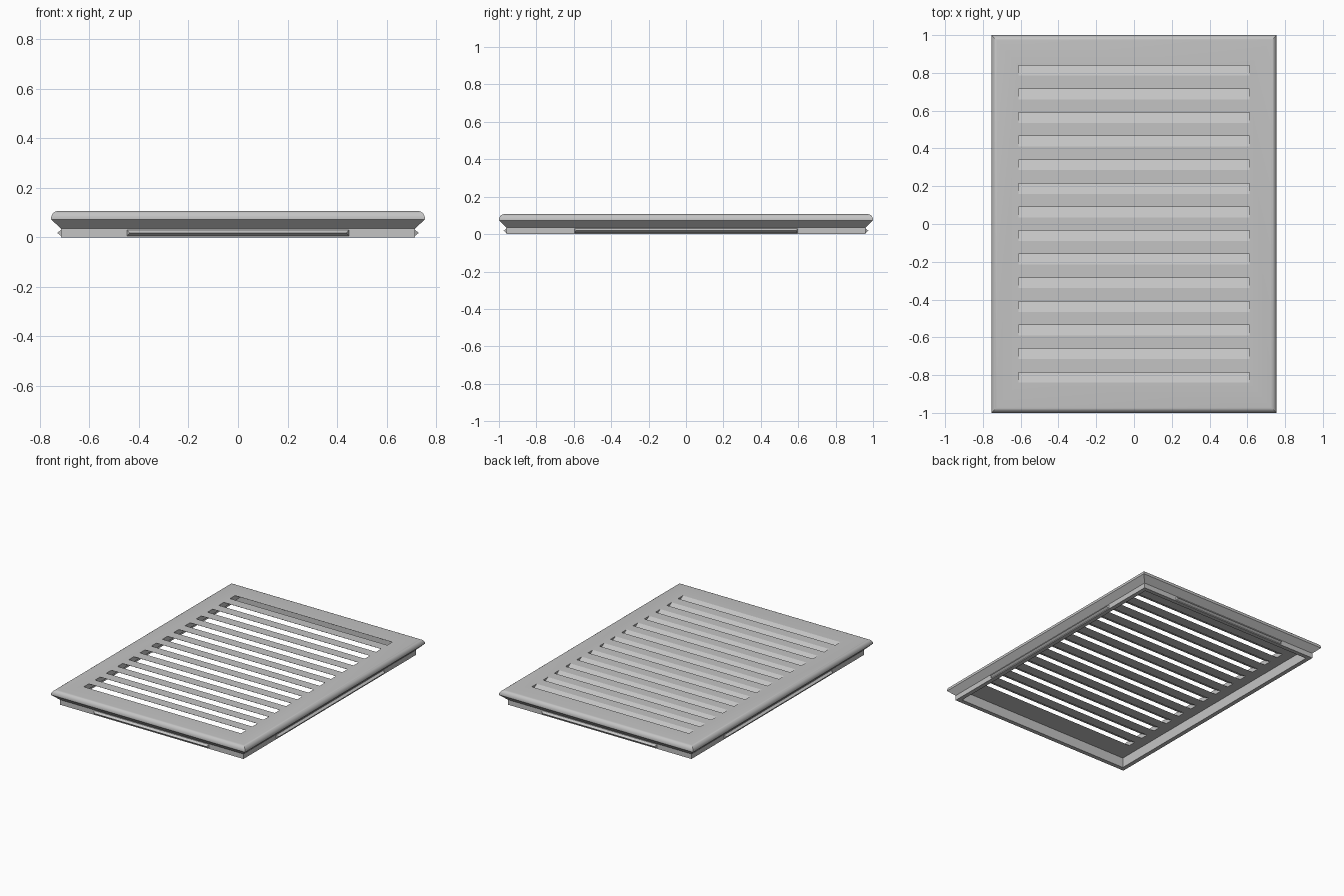
import bpy, bmesh, math

if "Cube" in bpy.data.objects:
    bpy.data.objects.remove(bpy.data.objects["Cube"], do_unlink=True)

HALF_X, HALF_Y, TOP = 0.755, 1.0, 0.107
UNDER, SKIRT_INSET, SKIRT_TOP = 0.07, 0.04, 0.035
SLOTS, PITCH, SLOT_WIDTH, SLOT_HALF = 14, 0.125, 0.055, 0.612
SLANT = math.sqrt(3)          # run per unit of drop

paint = bpy.data.materials.new("painted_grey")
paint.use_nodes = True
grey = (0.55, 0.55, 0.55, 1)
paint.diffuse_color = grey
paint.node_tree.nodes["Principled BSDF"].inputs["Base Color"].default_value = grey


def loft(bm, rings):
    """Closed solid through a list of rings of equal length."""
    loops = [[bm.verts.new(p) for p in ring] for ring in rings]
    n = len(loops[0])
    for a, b in zip(loops, loops[1:]):
        for i in range(n):
            j = (i + 1) % n
            bm.faces.new((a[i], a[j], b[j], b[i]))
    bm.faces.new(loops[0][::-1])
    bm.faces.new(loops[-1])


def finish(bm, name):
    bmesh.ops.recalc_face_normals(bm, faces=bm.faces)
    mesh = bpy.data.meshes.new(name)
    bm.to_mesh(mesh)
    bm.free()
    mesh.materials.append(paint)
    obj = bpy.data.objects.new(name, mesh)
    bpy.context.collection.objects.link(obj)
    return obj


def rectangle(inset, z):
    x, y = HALF_X - inset, HALF_Y - inset
    return [(-x, -y, z), (x, -y, z), (x, y, z), (-x, y, z)]


# Faceplate with rounded rim, chamfered back and hollow skirt
radius = TOP - 0.077
profile = [(0.07, UNDER), (0.07, 0), (SKIRT_INSET, 0), (SKIRT_INSET, SKIRT_TOP), (0, 0.073)]
for k in range(7):
    a = math.pi / 2 * k / 6
    profile.append((radius * (1 - math.cos(a)), TOP - radius + radius * math.sin(a)))
bm = bmesh.new()
loft(bm, [rectangle(*p) for p in profile])
faceplate = finish(bm, "faceplate")

# Slanted slots, dropping towards the back
bm = bmesh.new()
for i in range(SLOTS):
    back = 0.84 - PITCH * i
    rings = []
    for z in (UNDER - 0.005, TOP + 0.005):
        y = back + (TOP - z) * SLANT
        rings.append([(-SLOT_HALF, y - SLOT_WIDTH, z), (SLOT_HALF, y - SLOT_WIDTH, z),
                      (SLOT_HALF, y, z), (-SLOT_HALF, y, z)])
    loft(bm, rings)
cutter = finish(bm, "slot_cutter")
cutter.hide_render = True

cut = faceplate.modifiers.new("slots", "BOOLEAN")
cut.operation = "DIFFERENCE"
cut.solver = "EXACT"
cut.object = cutter
bpy.ops.object.select_all(action="DESELECT")
bpy.context.view_layer.objects.active = faceplate
faceplate.select_set(True)
bpy.ops.object.modifier_apply(modifier=cut.name)
bpy.data.objects.remove(cutter, do_unlink=True)
bpy.ops.object.shade_smooth_by_angle(angle=math.radians(28))


# Snap ridges along the four sides of the skirt
def snap_ridge(name, half_length, distance, turn):
    bm = bmesh.new()
    rings = []
    for x, tip_x in ((-half_length, -half_length + 0.012), (half_length, half_length - 0.012)):
        rings.append([(x, 0.004, 0.003), (x, 0.004, 0.033), (tip_x, -0.015, 0.018)])
    loft(bm, rings)
    ridge = finish(bm, name)
    ridge.rotation_euler.z = turn
    ridge.location = (distance * math.sin(turn), -distance * math.cos(turn), 0)


for name, length, distance, quarter in (
        ("front_ridge", 0.45, HALF_Y, 0), ("left_ridge", 0.6, HALF_X, 1),
        ("back_ridge", 0.45, HALF_Y, 2), ("right_ridge", 0.6, HALF_X, 3)):
    snap_ridge(name, length, distance - SKIRT_INSET, quarter * math.pi / 2)
